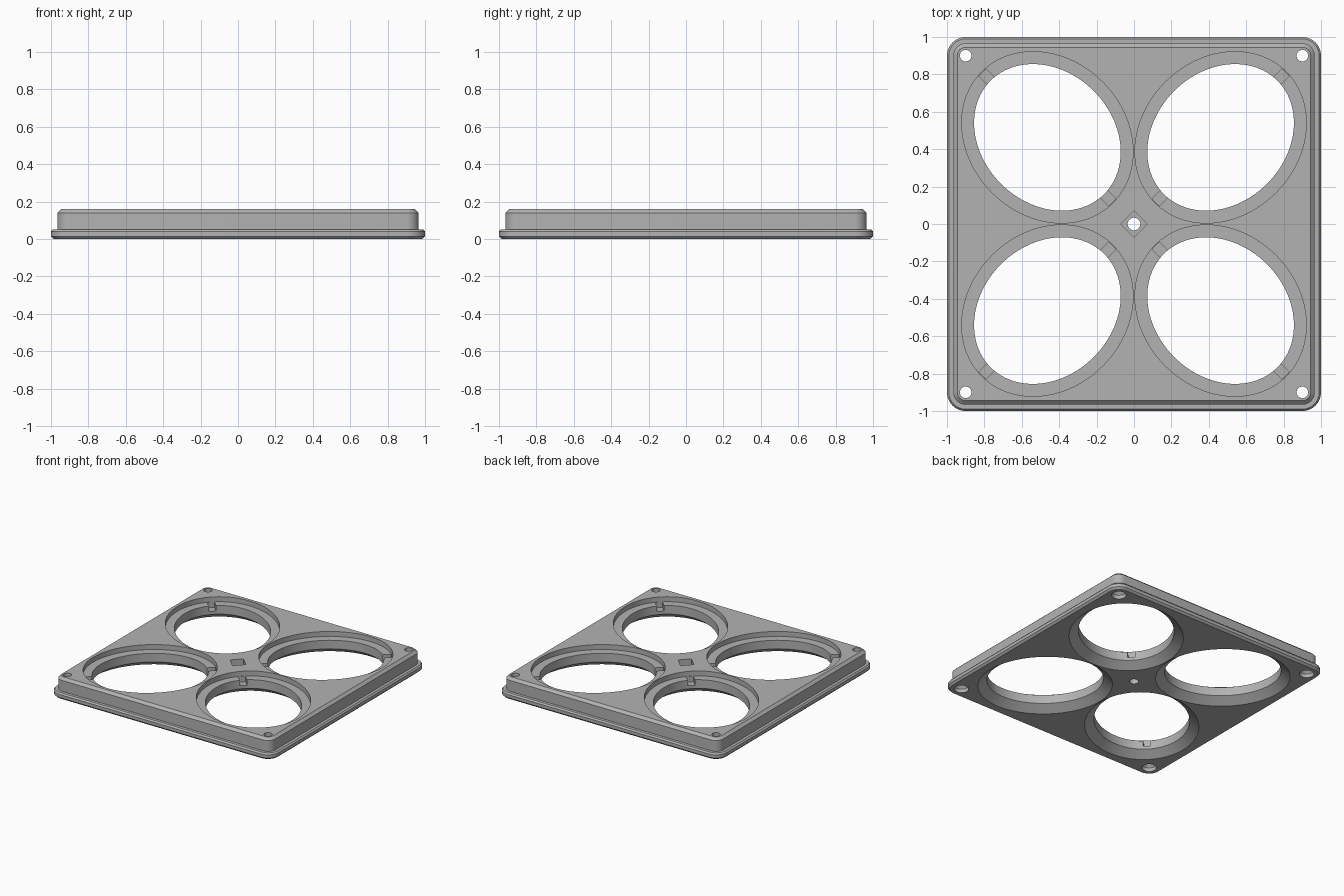
import bpy
import bmesh
from math import sin, cos, pi, sqrt
from mathutils import Matrix

cube = bpy.data.objects.get("Cube")
if cube:
    bpy.data.objects.remove(cube, do_unlink=True)

grey = bpy.data.materials.new("mid grey")
grey.use_nodes = True
COLOUR = (0.45, 0.45, 0.45, 1)
grey.diffuse_color = COLOUR
grey.node_tree.nodes["Principled BSDF"].inputs["Base Color"].default_value = COLOUR


def loft(name, rings, matrix=Matrix()):
    """Closed solid skinned through rings of equal point count."""
    bm = bmesh.new()
    loops = [[bm.verts.new(p) for p in ring] for ring in rings]
    n = len(loops[0])
    for low, high in zip(loops, loops[1:]):
        for i in range(n):
            j = (i + 1) % n
            bm.faces.new((low[i], low[j], high[j], high[i]))
    bm.faces.new(loops[0][::-1])
    bm.faces.new(loops[-1])
    bm.transform(matrix)
    bmesh.ops.recalc_face_normals(bm, faces=bm.faces)
    mesh = bpy.data.meshes.new(name)
    bm.to_mesh(mesh)
    bm.free()
    mesh.materials.append(grey)
    obj = bpy.data.objects.new(name, mesh)
    bpy.context.collection.objects.link(obj)
    return obj


def ellipse(a, b, z, n=96):
    return [(a * cos(2 * pi * i / n), b * sin(2 * pi * i / n), z) for i in range(n)]


def rounded_square(half, z, steps=8):
    radius = half - 0.9
    ring = []
    for corner in range(4):
        mid = pi / 4 + corner * pi / 2
        cx, cy = 0.9 * sqrt(2) * cos(mid), 0.9 * sqrt(2) * sin(mid)
        for k in range(steps + 1):
            t = corner * pi / 2 + k * pi / 2 / steps
            ring.append((cx + radius * cos(t), cy + radius * sin(t), z))
    return ring


def rectangle(x, y, z):
    return [(-x, -y, z), (x, -y, z), (x, y, z), (-x, y, z)]


# Plate with a flanged foot and chamfered top edge
profile = [(0.985, 0), (1, 0.015), (1, 0.04), (0.99, 0.052),
           (0.966, 0.052), (0.966, 0.14), (0.945, 0.16)]
plate = loft("tray_plate", [rounded_square(h, z) for h, z in profile])

cutters = []
for q in range(4):
    angle = pi / 4 + q * pi / 2
    turn = Matrix.Rotation(angle, 4, 'Z')
    place = turn @ Matrix.Translation((0.655, 0, 0))
    # Oval opening: flared below, straight throat, stepped seat above
    cutters.append(loft("oval_cutter", [
        ellipse(0.51, 0.433, -0.01), ellipse(0.495, 0.419, 0), ellipse(0.429, 0.351, 0.05),
        ellipse(0.429, 0.351, 0.12), ellipse(0.495, 0.418, 0.12),
        ellipse(0.495, 0.418, 0.2)], place))
    # Key slots across the seat
    cutters.append(loft("slot_cutter", [
        rectangle(0.492, 0.027, 0.075), rectangle(0.492, 0.027, 0.22)], place))
    # Countersunk corner hole
    corner = turn @ Matrix.Translation((0.9 * sqrt(2), 0, 0))
    cutters.append(loft("corner_hole_cutter", [
        ellipse(0.054, 0.054, -0.01, 32), ellipse(0.054, 0.054, 0.03, 32),
        ellipse(0.031, 0.031, 0.055, 32), ellipse(0.031, 0.031, 0.2, 32)], corner))

# Square nut pocket over the central hole
cutters.append(loft("pocket_cutter", [
    rectangle(0.05, 0.05, 0.09), rectangle(0.05, 0.05, 0.2)],
    Matrix.Rotation(pi / 4, 4, 'Z')))
cutters.append(loft("centre_hole_cutter", [
    ellipse(0.034, 0.034, -0.05, 32), ellipse(0.034, 0.034, 0.25, 32)]))

for cutter in cutters:
    cutter.hide_render = True
    cut = plate.modifiers.new("cut", 'BOOLEAN')
    cut.operation = 'DIFFERENCE'
    cut.solver = 'EXACT'
    cut.object = cutter

# Bake the cuts and discard the cutters
bpy.context.view_layer.update()
graph = bpy.context.evaluated_depsgraph_get()
baked = bpy.data.meshes.new_from_object(plate.evaluated_get(graph))
plate.modifiers.clear()
plate.data = baked
baked.name = "tray_plate"
for cutter in cutters:
    bpy.data.objects.remove(cutter, do_unlink=True)

bpy.ops.object.select_all(action='DESELECT')
plate.select_set(True)
bpy.context.view_layer.objects.active = plate
bpy.ops.object.shade_smooth_by_angle(angle=pi / 6)
